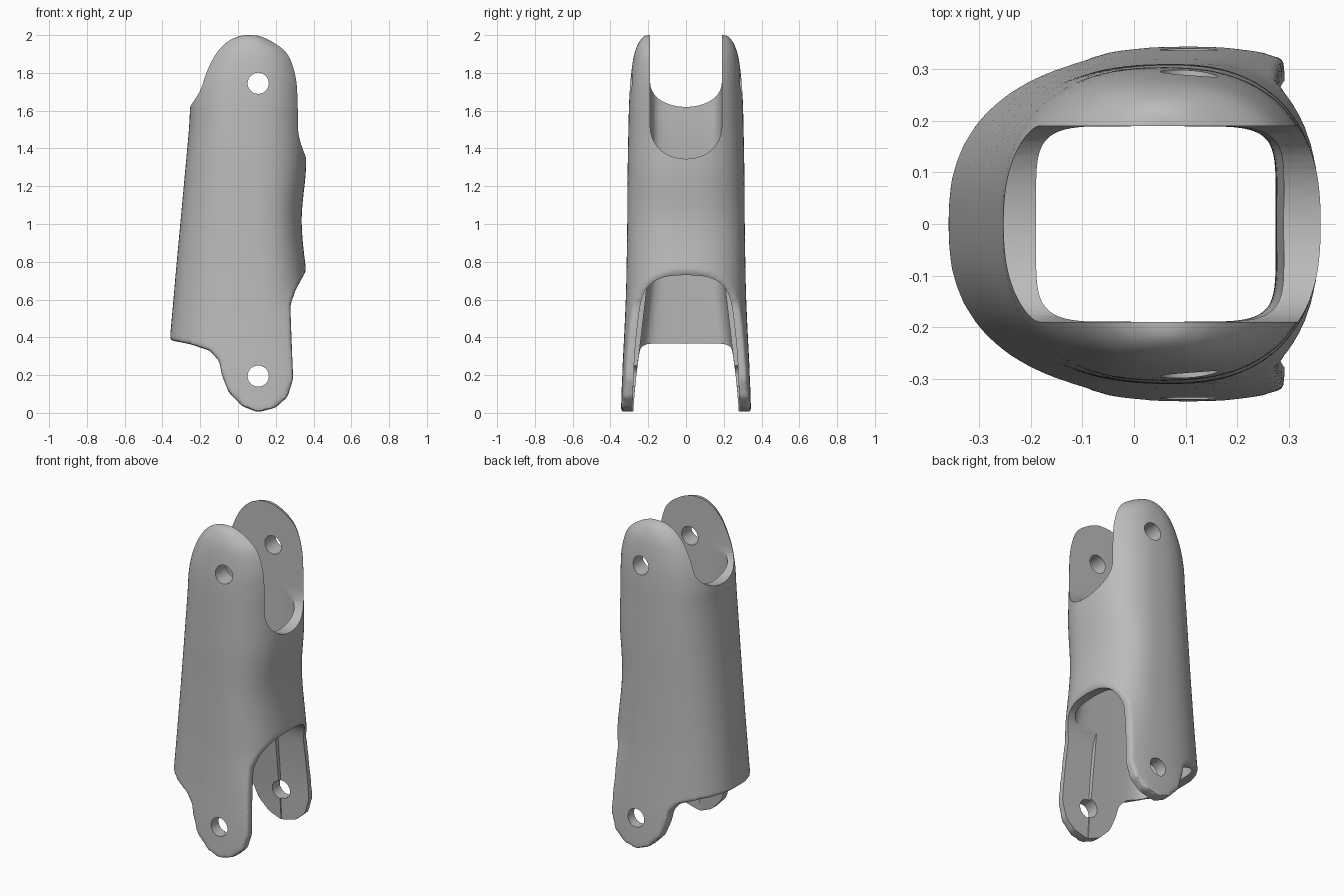
import bpy, bmesh, math
from mathutils import Vector

if "Cube" in bpy.data.objects:
    bpy.data.objects.remove(bpy.data.objects["Cube"])

grey = bpy.data.materials.new("satin grey")
grey.use_nodes = True
COLOUR = (0.5, 0.5, 0.5, 1)
grey.diffuse_color = COLOUR
grey.node_tree.nodes["Principled BSDF"].inputs["Base Color"].default_value = COLOUR


def finish(bm, name):
    bmesh.ops.recalc_face_normals(bm, faces=bm.faces)
    mesh = bpy.data.meshes.new(name)
    bm.to_mesh(mesh)
    bm.free()
    mesh.materials.append(grey)
    obj = bpy.data.objects.new(name, mesh)
    bpy.context.collection.objects.link(obj)
    return obj


def spline(rows, steps=6):
    """Catmull-Rom curve through rows of numbers."""
    p = [Vector(r) for r in [rows[0]] + rows + [rows[-1]]]
    out = []
    for a, b, c, d in zip(p, p[1:], p[2:], p[3:]):
        for i in range(steps):
            t = i / steps
            out.append(0.5 * (2 * b + (c - a) * t + (2 * a - 5 * b + 4 * c - d) * t ** 2
                              + (3 * b - a - 3 * c + d) * t ** 3))
    return out + [p[-1]]


def loft(name, rows, power, sides=96):
    """Rounded sections; a row is z, left x, centre x, right x, half depth."""
    bm = bmesh.new()
    rings = []
    for z, left, mid, right, depth in spline(rows):
        ring = []
        for i in range(sides):
            c, s = math.cos(math.tau * i / sides), math.sin(math.tau * i / sides)
            reach = right - mid if c > 0 else mid - left
            x = mid + math.copysign(abs(c) ** (2 / power), c) * reach
            y = math.copysign(abs(s) ** (2 / power), s) * depth
            ring.append(bm.verts.new((x, y, z)))
        rings.append(ring)
    for a, b in zip(rings, rings[1:]):
        for i in range(sides):
            j = (i + 1) % sides
            bm.faces.new((a[i], a[j], b[j], b[i]))
    bm.faces.new(rings[0])
    bm.faces.new(rings[-1])
    return finish(bm, name)


def prism(name, points, start, end):
    """Extrude a closed outline of 3D points from start to end offsets."""
    bm = bmesh.new()
    face = bm.faces.new([bm.verts.new(Vector(p) + Vector(start)) for p in points])
    new = bmesh.ops.extrude_face_region(bm, geom=[face])["geom"]
    bmesh.ops.translate(bm, vec=Vector(end) - Vector(start),
                        verts=[v for v in new if isinstance(v, bmesh.types.BMVert)])
    return finish(bm, name)


def combine(obj, cutter, operation):
    mod = obj.modifiers.new(operation, "BOOLEAN")
    mod.object, mod.operation, mod.solver = cutter, operation, "EXACT"
    apply(obj, mod)
    bpy.data.objects.remove(cutter)


def apply(obj, mod):
    bpy.context.view_layer.objects.active = obj
    bpy.ops.object.modifier_apply(modifier=mod.name)


# Outer sleeve, tapering into the rounded upper ears
body = loft("linkage_sleeve", [
    (-0.05, -0.40, 0.10, 0.56, 0.346),
    (0.20, -0.38, 0.10, 0.54, 0.338),
    (0.40, -0.36, 0.10, 0.47, 0.328),
    (0.60, -0.342, 0.09, 0.39, 0.319),
    (0.76, -0.328, 0.09, 0.36, 0.315),
    (1.02, -0.304, 0.08, 0.337, 0.311),
    (1.29, -0.279, 0.07, 0.36, 0.309),
    (1.50, -0.26, 0.06, 0.36, 0.305),
    (1.65, -0.25, 0.06, 0.36, 0.301),
    (1.78, -0.22, 0.06, 0.352, 0.292),
    (1.90, -0.16, 0.06, 0.31, 0.274),
    (1.97, -0.09, 0.06, 0.215, 0.245),
    (2.00, -0.01, 0.06, 0.13, 0.215)], 2.45)

# Side outline: skirt, lower legs and the step under the upper slot
outline = [(-0.5, 2.1), (-0.5, 0.43), (-0.36, 0.385), (-0.25, 0.363), (-0.15, 0.33),
           (-0.10, 0.275), (-0.085, 0.2), (-0.05, 0.11), (0.02, 0.037), (0.105, 0.003),
           (0.2, 0.028), (0.262, 0.085), (0.292, 0.18), (0.283, 0.4), (0.277, 0.57),
           (0.305, 0.65), (0.37, 0.77), (0.5, 0.9), (0.5, 2.1)]
combine(body, prism("outline", [(x, 0, z) for x, z in outline], (0, -1, 0), (0, 1, 0)),
        "INTERSECT")

# Soften the outside edges
mod = body.modifiers.new("even skin", "REMESH")
mod.mode, mod.voxel_size = "VOXEL", 0.011
apply(body, mod)
mod = body.modifiers.new("soften", "SMOOTH")
mod.factor, mod.iterations = 0.5, 8
apply(body, mod)

# Hollow inside, flaring between the lower legs
combine(body, loft("cavity", [
    (-0.1, -0.30, 0.05, 0.45, 0.287),
    (0.15, -0.29, 0.05, 0.45, 0.268),
    (0.40, -0.275, 0.05, 0.40, 0.238),
    (0.75, -0.25, 0.05, 0.29, 0.20),
    (1.0, -0.23, 0.05, 0.275, 0.19),
    (1.35, -0.205, 0.05, 0.29, 0.19),
    (1.6, -0.19, 0.05, 0.29, 0.19),
    (2.2, -0.19, 0.05, 0.29, 0.19)], 6), "DIFFERENCE")

# Upper slots: deep on one side, shallow on the other
for name, centre, drop, far in (("deep_slot", 1.53, 0.185, 1), ("shallow_slot", 1.76, 0.14, -1)):
    curve = [(0, -0.19 * math.cos(math.pi * i / 32),
              centre - drop * math.sin(math.pi * i / 32) ** 0.85) for i in range(33)]
    curve += [(0, 0.19, 2.2), (0, -0.19, 2.2)]
    combine(body, prism(name, curve, (0.05 - far * 0.01, 0, 0), (far, 0, 0)), "DIFFERENCE")

# Lower arch between the legs
half = [tuple(v) for v in spline([(0.287, -0.1), (0.275, 0.25), (0.258, 0.45),
                                  (0.235, 0.60), (0.19, 0.68), (0.11, 0.72), (0, 0.73)], 4)]
arch = [(0, y, z) for y, z in half] + [(0, -y, z) for y, z in half[-2::-1]]
combine(body, prism("arch", arch, (0.1, 0, 0), (1, 0, 0)), "DIFFERENCE")

# Pivot pin holes
for z in (0.195, 1.745):
    ring = [(0.107 + 0.056 * math.cos(math.tau * i / 40), 0,
             z + 0.056 * math.sin(math.tau * i / 40)) for i in range(40)]
    combine(body, prism("pin_hole", ring, (0, -1, 0), (0, 1, 0)), "DIFFERENCE")

bpy.ops.object.select_all(action="DESELECT")
body.select_set(True)
bpy.context.view_layer.objects.active = body
bpy.ops.object.shade_smooth_by_angle(angle=math.radians(35))
